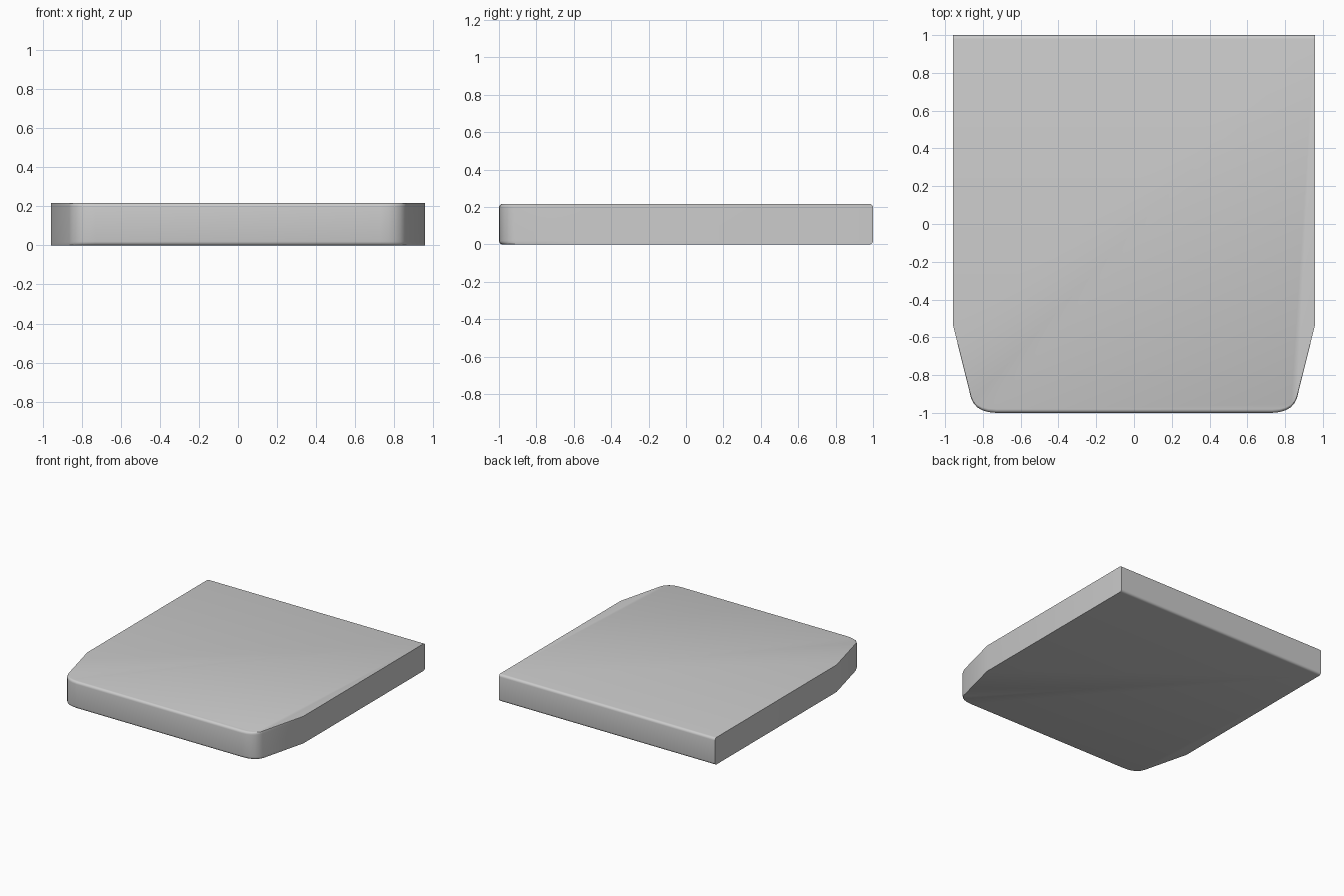
import bpy, bmesh, math

if "Cube" in bpy.data.objects:
    bpy.data.objects.remove(bpy.data.objects["Cube"])

HEIGHT, HALF_W, R = 0.217, 0.957, 0.02

# Right half of the outline, front to back: (x, y, edge-rounding weight)
p0, p1, p2 = (0.73, -1.0), (0.84, -0.997), (0.863, -0.92)
half = []
for i in range(6):
    t = i / 5
    x, y = [(1 - t) ** 2 * a + 2 * t * (1 - t) * b + t * t * c for a, b, c in zip(p0, p1, p2)]
    half.append((x, y, 1.0 - 0.5 * t))
half += [(HALF_W, -0.54, 0.0), (HALF_W, 1.0, -1.0)]
outline = half + [(-x, y, w) for x, y, w in reversed(half)]

# Rounding levels from bottom to top: (inset, z)
arc = [(R * (1 - math.sin(a)), R * (1 - math.cos(a)))
       for a in (math.pi / 2 * i / 4 for i in range(5))]
levels = arc + [(d, HEIGHT - z) for d, z in reversed(arc)]

# Slab: stacked rings, with front and back edges rounded and sides straight
bm = bmesh.new()
rings = [[bm.verts.new((x, y + d * w, z)) for x, y, w in outline] for d, z in levels]
n = len(outline)
for lo, hi in zip(rings, rings[1:]):
    for i in range(n):
        j = (i + 1) % n
        bm.faces.new((lo[i], lo[j], hi[j], hi[i]))
bm.faces.new(rings[0][::-1])
bm.faces.new(rings[-1])
bmesh.ops.recalc_face_normals(bm, faces=bm.faces)

mesh = bpy.data.meshes.new("cushion_slab")
bm.to_mesh(mesh)
bm.free()
slab = bpy.data.objects.new("cushion_slab", mesh)
bpy.context.collection.objects.link(slab)
bpy.context.view_layer.objects.active = slab
slab.select_set(True)
bpy.ops.object.shade_smooth_by_angle(angle=math.radians(30))
